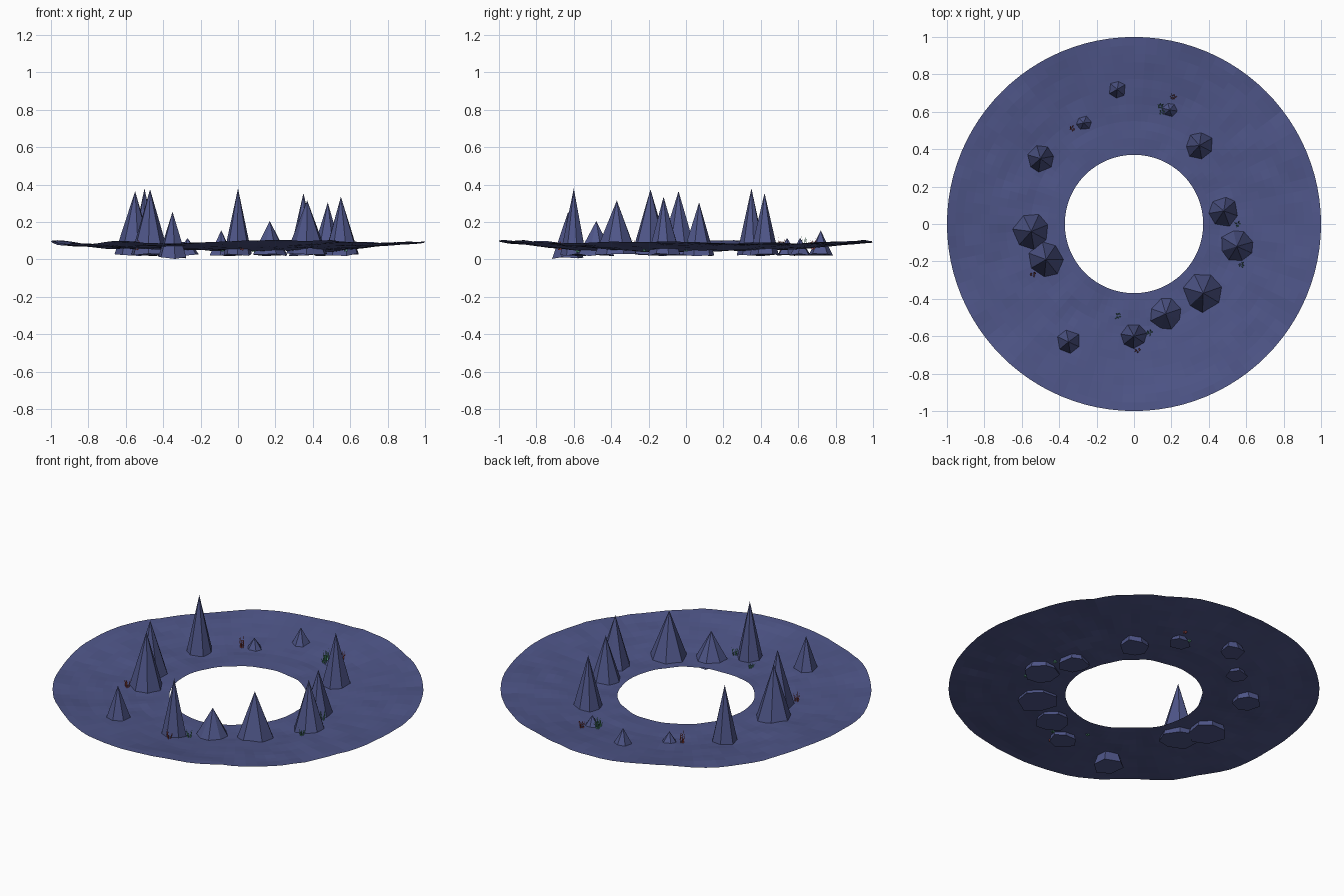
import bpy, bmesh, math, random
from mathutils import Vector, noise

random.seed(4)
cube = bpy.data.objects.get("Cube")
if cube:
    bpy.data.objects.remove(cube, do_unlink=True)


def make_material(name, rgb):
    mat = bpy.data.materials.new(name)
    mat.use_nodes = True
    mat.diffuse_color = (*rgb, 1)
    bsdf = mat.node_tree.nodes["Principled BSDF"]
    bsdf.inputs["Base Color"].default_value = (*rgb, 1)
    bsdf.inputs["Roughness"].default_value = 0.9
    return mat


def finish(name, bm, mat):
    mesh = bpy.data.meshes.new(name)
    bm.to_mesh(mesh)
    bm.free()
    mesh.materials.append(mat)
    obj = bpy.data.objects.new(name, mesh)
    bpy.context.collection.objects.link(obj)
    return obj


rock = make_material("slate blue rock", (0.078, 0.093, 0.25))
green = make_material("green coral", (0.13, 0.47, 0.29))
red = make_material("red coral", (0.55, 0.11, 0.1))

INNER, OUTER = 0.37, 1.0


def ground_height(x, y):
    """Shallow bowl that rises and grows rougher towards the rim."""
    r = math.hypot(x, y)
    rise = max(0, (r - 0.55) / 0.45)
    broad = noise.noise(Vector((x * 3, y * 3, 0.4)))
    fine = noise.noise(Vector((x * 9, y * 9, 2.7)))
    return 0.05 + 0.042 * rise + broad * (0.008 + 0.012 * rise) + fine * 0.007


# Seabed: an open faceted ring
SEGMENTS, RINGS = 96, 14
bm = bmesh.new()
rows = []
for i in range(RINGS + 1):
    r = INNER + (OUTER - INNER) * i / RINGS
    row = []
    for j in range(SEGMENTS):
        a = math.tau * j / SEGMENTS
        x, y = r * math.cos(a), r * math.sin(a)
        row.append(bm.verts.new((x, y, ground_height(x, y))))
    rows.append(row)
for low, high in zip(rows, rows[1:]):
    for j in range(SEGMENTS):
        k = (j + 1) % SEGMENTS
        bm.faces.new((low[j], high[j], high[k], low[k]))
finish("seabed_ring", bm, rock)


# Rock spires: x, y, base radius, tip height, sides
def spire(name, x, y, radius, top, sides, base=0.024):
    bm = bmesh.new()
    turn = random.uniform(0, math.tau)
    foot = []
    for j in range(sides):
        a = turn + math.tau * (j + random.uniform(-0.12, 0.12)) / sides
        r = radius * random.uniform(0.93, 1.07)
        z = base + random.uniform(-0.006, 0.008)
        foot.append(bm.verts.new((x + r * math.cos(a), y + r * math.sin(a), z)))
    tip = bm.verts.new((x, y, top))
    for j in range(sides):
        bm.faces.new((foot[j], foot[(j + 1) % sides], tip))
    bm.faces.new(foot[::-1])
    finish(name, bm, rock)


spires = [
    (-0.09, 0.72, 0.068, 0.155, 6), (-0.27, 0.54, 0.058, 0.115, 6),
    (-0.50, 0.35, 0.078, 0.38, 7), (0.35, 0.42, 0.082, 0.355, 7),
    (0.19, 0.61, 0.06, 0.115, 6), (0.48, 0.07, 0.088, 0.305, 7),
    (0.55, -0.12, 0.094, 0.335, 8), (0.37, -0.37, 0.11, 0.315, 7),
    (0.17, -0.48, 0.095, 0.205, 8), (0.0, -0.60, 0.075, 0.38, 7),
    (-0.55, -0.04, 0.105, 0.365, 7), (-0.47, -0.19, 0.1, 0.375, 7),
]
for n, data in enumerate(spires, 1):
    spire(f"rock_spire_{n}", *data)
spire("rock_spire_low", -0.35, -0.63, 0.085, 0.255, 6, base=0.007)


# Corals: clumps of thin tapered stalks with side twigs
def stalk(bm, start, end, width):
    side = (end - start).orthogonal().normalized() * width
    other = (end - start).normalized().cross(side)
    foot = [bm.verts.new(start + d) for d in (side, other, -side, -other)]
    tip = bm.verts.new(end)
    for j in range(4):
        bm.faces.new((foot[j], foot[(j + 1) % 4], tip))
    bm.faces.new(foot[::-1])


def coral(name, x, y, height, mat):
    bm = bmesh.new()
    root = Vector((x, y, ground_height(x, y) - 0.008))
    for j in range(5):
        a = math.tau * j / 5 + random.uniform(-0.4, 0.4)
        out = Vector((math.cos(a), math.sin(a), 0))
        start = root + out * 0.006
        end = root + out * 0.018 + Vector((0, 0, height * random.uniform(0.6, 1)))
        stalk(bm, start, end, 0.0035)
        for t in (0.35, 0.6):
            knot = start.lerp(end, t)
            twig = Vector((random.uniform(-1, 1), random.uniform(-1, 1), 1)) * 0.012
            stalk(bm, knot, knot + twig, 0.002)
    finish(name, bm, mat)


reds = [(-0.33, 0.51, 0.08), (0.21, 0.68, 0.075), (-0.54, -0.27, 0.06), (0.02, -0.675, 0.06)]
greens = [(0.14, 0.63, 0.085), (0.15, 0.60, 0.07), (0.555, 0.0, 0.07),
          (0.575, -0.22, 0.06), (-0.085, -0.49, 0.035), (0.085, -0.58, 0.06)]
for n, (x, y, h) in enumerate(reds, 1):
    coral(f"red_coral_{n}", x, y, h, red)
for n, (x, y, h) in enumerate(greens, 1):
    coral(f"green_coral_{n}", x, y, h, green)
